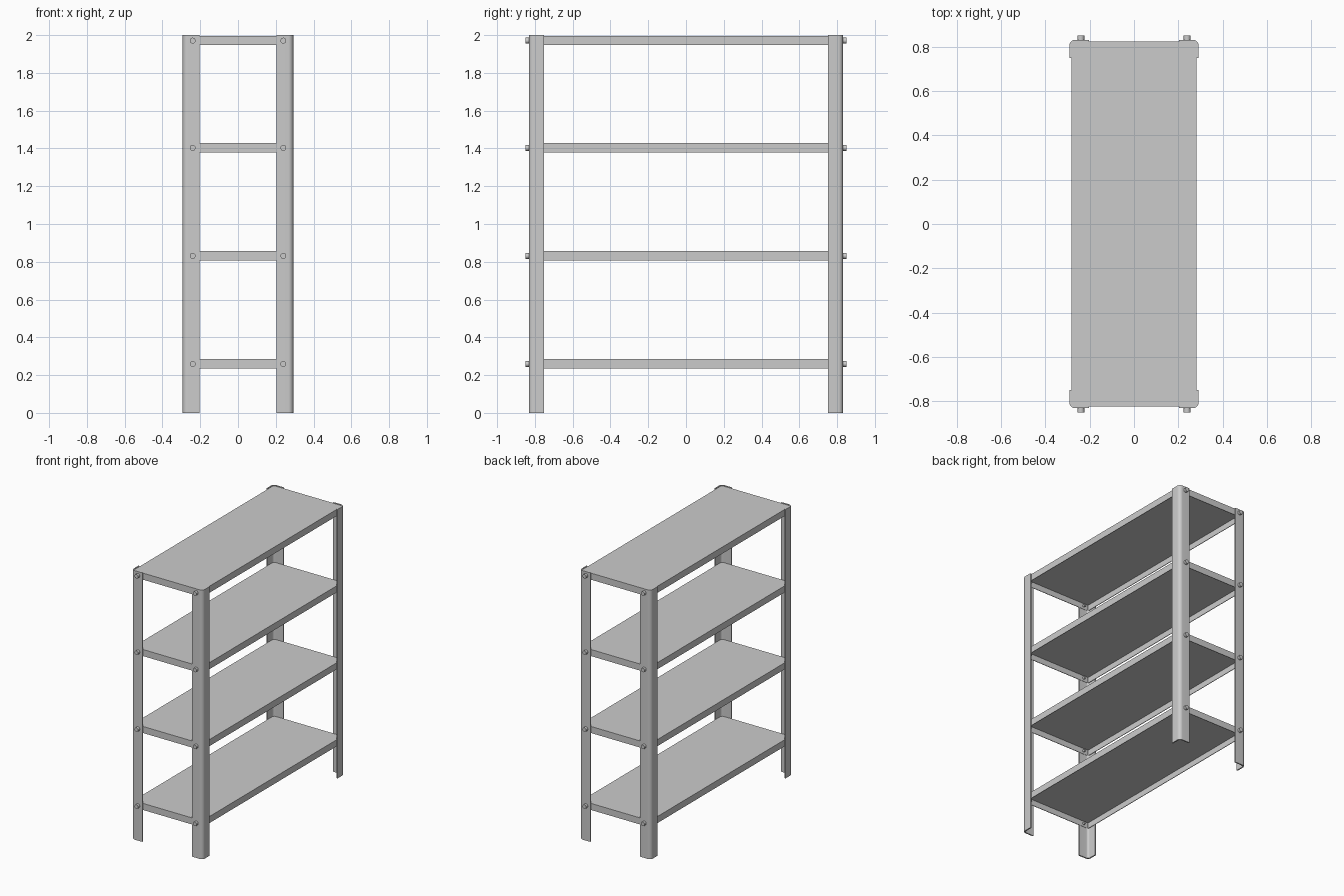
import bpy, bmesh, math
from mathutils import Matrix, Vector

if "Cube" in bpy.data.objects:
    bpy.data.objects.remove(bpy.data.objects["Cube"])

X, Y, H = 0.2925, 0.832, 2.0          # outer post faces and height
T, R = 0.009, 0.026                   # post sheet thickness, outer corner radius
SHELF_TOPS = [0.284, 0.856, 1.428, 1.996]
SHELF_H = 0.049


def finish(name, bm, smooth=False):
    bmesh.ops.recalc_face_normals(bm, faces=bm.faces)
    me = bpy.data.meshes.new(name)
    bm.to_mesh(me)
    bm.free()
    ob = bpy.data.objects.new(name, me)
    bpy.context.collection.objects.link(ob)
    if smooth:
        bpy.ops.object.select_all(action='DESELECT')
        ob.select_set(True)
        bpy.context.view_layer.objects.active = ob
        bpy.ops.object.shade_smooth_by_angle(angle=math.radians(35))
    return ob


def arc(r, n=8):
    cx, cy = X - R, Y - R
    return [(cx + r * math.cos(a), cy + r * math.sin(a))
            for a in (i * math.pi / 2 / n for i in range(n + 1))]


# Corner post: folded angle section with a rounded bend
def post(name, sx, sy):
    outer = [(X, 0.751)] + arc(R) + [(0.204, Y)]
    inner = [(0.204, Y - T)] + arc(R - T)[::-1] + [(X - T, 0.751)]
    bm = bmesh.new()
    face = bm.faces.new([bm.verts.new((sx * x, sy * y, 0)) for x, y in outer + inner])
    ext = bmesh.ops.extrude_face_region(bm, geom=[face])
    bmesh.ops.translate(bm, vec=(0, 0, H),
                        verts=[v for v in ext['geom'] if isinstance(v, bmesh.types.BMVert)])
    finish(name, bm, True)


# Shelf: sheet tray with turned-down rims, open underneath
def shelf(name, top):
    bm = bmesh.new()
    bmesh.ops.create_cube(bm, size=1, matrix=Matrix.Translation((0, 0, top - SHELF_H / 2))
                          @ Matrix.Diagonal((0.566, 1.65, SHELF_H, 1)))
    bm.normal_update()
    bottom = min(bm.faces, key=lambda f: f.calc_center_median().z)
    bmesh.ops.inset_region(bm, faces=[bottom], thickness=0.006)
    ext = bmesh.ops.extrude_discrete_faces(bm, faces=[bottom])
    bmesh.ops.translate(bm, vec=(0, 0, SHELF_H - 0.006), verts=ext['faces'][0].verts)
    finish(name, bm)


# Bolt: round head outside the post and a thinner shank through the rim
def bolt(name, x, sy, z):
    bm = bmesh.new()
    for r, y0, y1 in ((0.0155, Y - 0.001, 0.851), (0.009, 0.803, Y)):
        mat = (Matrix.Translation((x, sy * (y0 + y1) / 2, z))
               @ Matrix.Rotation(math.pi / 2, 4, 'X'))
        bmesh.ops.create_cone(bm, cap_ends=True, segments=16, radius1=r, radius2=r,
                              depth=y1 - y0, matrix=mat)
    finish(name, bm, True)


for sy, end in ((-1, "front"), (1, "back")):
    for sx, side in ((-1, "left"), (1, "right")):
        post(f"{end}_{side}_post", sx, sy)
        for i, top in enumerate(SHELF_TOPS, 1):
            bolt(f"{end}_{side}_bolt_{i}", sx * 0.24, sy, top - 0.025)

for i, top in enumerate(SHELF_TOPS, 1):
    shelf(f"shelf_{i}", top)
